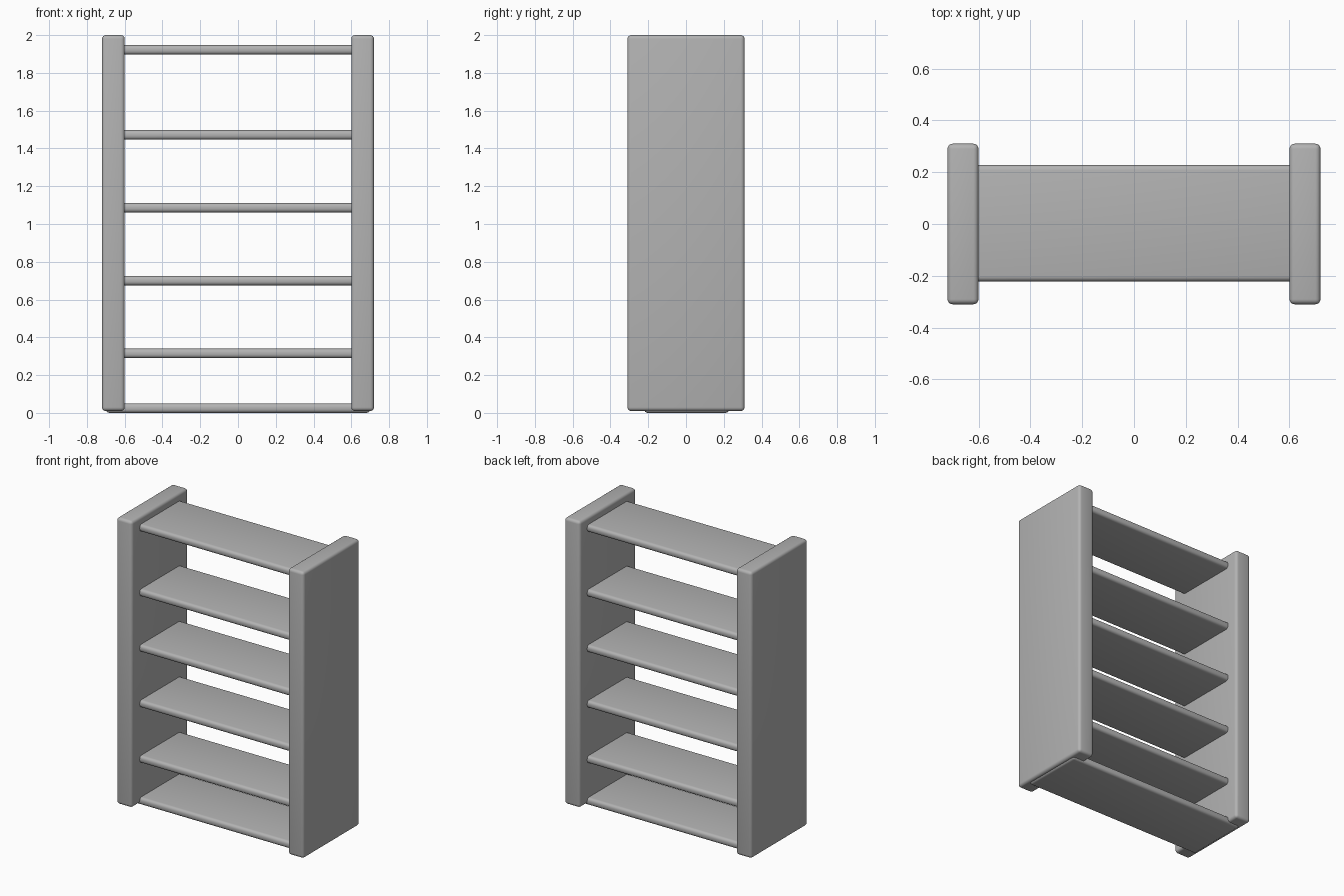
import bpy
import bmesh
import math

cube = bpy.data.objects.get("Cube")
if cube:
    bpy.data.objects.remove(cube, do_unlink=True)

# Single grey finish
GREY = (0.45, 0.45, 0.45, 1.0)
grey = bpy.data.materials.new("plain_grey")
grey.use_nodes = True
grey.diffuse_color = GREY
grey.node_tree.nodes["Principled BSDF"].inputs["Base Color"].default_value = GREY


def rounded_board(name, size, centre, radius, segments=4):
    """Box with rounded edges and smooth shading."""
    mesh = bpy.data.meshes.new(name)
    bm = bmesh.new()
    bmesh.ops.create_cube(bm, size=1)
    bmesh.ops.scale(bm, vec=size, verts=bm.verts)
    bmesh.ops.bevel(bm, geom=bm.edges[:], offset=radius, segments=segments,
                    profile=0.5, affect='EDGES')
    bm.to_mesh(mesh)
    bm.free()
    mesh.materials.append(grey)
    board = bpy.data.objects.new(name, mesh)
    board.location = centre
    bpy.context.collection.objects.link(board)
    bpy.ops.object.select_all(action='DESELECT')
    board.select_set(True)
    bpy.context.view_layer.objects.active = board
    bpy.ops.object.shade_smooth_by_angle(angle=math.radians(40))
    return board


# Upright side panels
for side, sign in (("left", 1), ("right", -1)):
    rounded_board(f"{side}_side_panel", (0.12, 0.62, 1.99),
                  (sign * 0.66, 0, 1.005), 0.02)

# Shelves, let into the side panels
shelf_heights = (0.025, 0.315, 0.7, 1.086, 1.472, 1.922)
for number, height in enumerate(shelf_heights, 1):
    rounded_board(f"shelf_{number}", (1.4, 0.45, 0.05),
                  (0, 0.003, height), 0.02)
